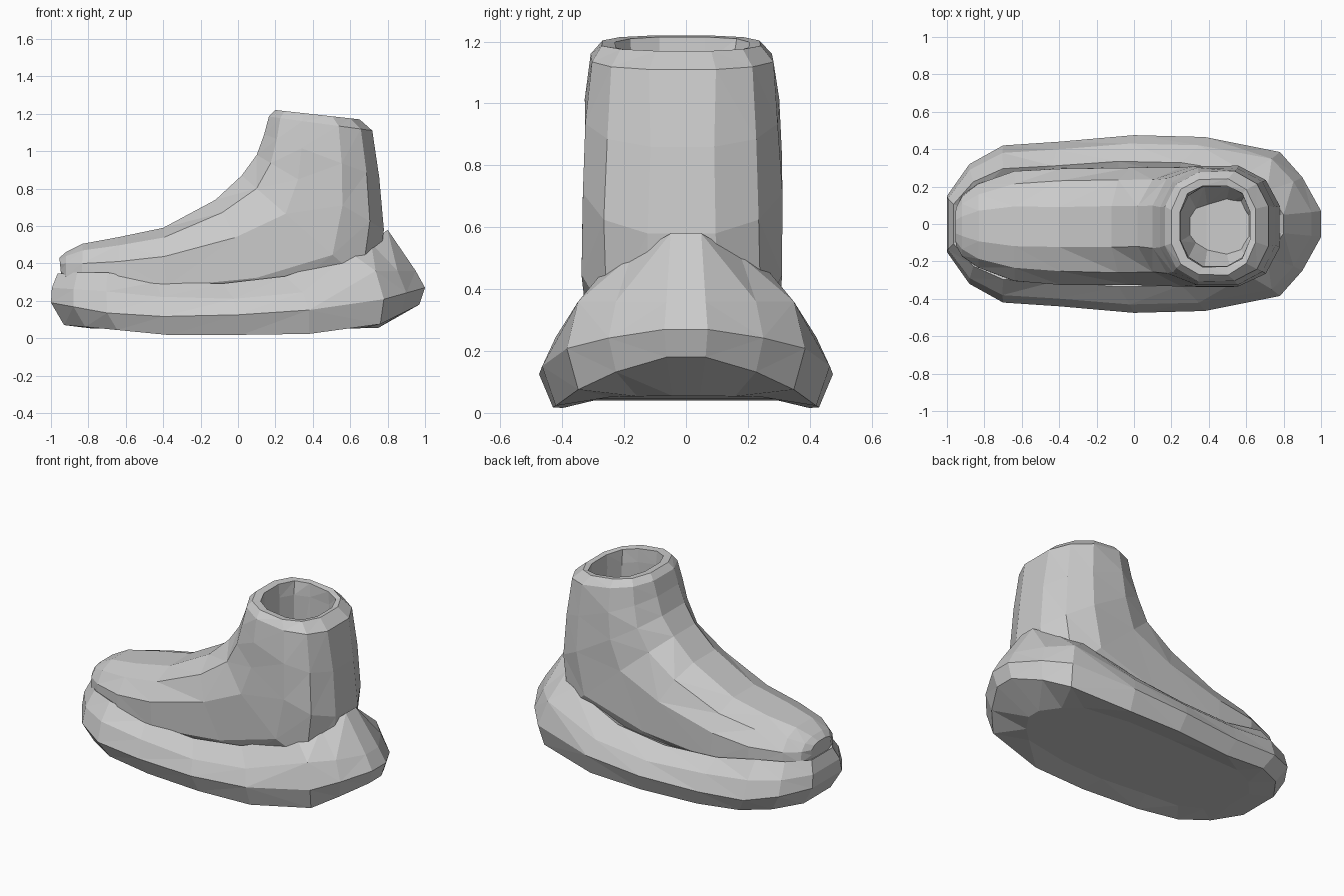
import bpy
import bmesh
import math
import random

if "Cube" in bpy.data.objects:
    bpy.data.objects.remove(bpy.data.objects["Cube"])

random.seed(4)


def lerp_line(points, x):
    """Height of a side-view polyline at x."""
    if x <= points[0][0]:
        return points[0][1]
    for (x0, z0), (x1, z1) in zip(points, points[1:]):
        if x <= x1:
            return z0 + (z1 - z0) * (x - x0) / (x1 - x0)
    return points[-1][1]


def loft(name, rings):
    """Skin a list of equal rings and cap both ends, with flat faces."""
    bm = bmesh.new()
    loops = [[bm.verts.new(p) for p in ring] for ring in rings]
    for a, b in zip(loops, loops[1:]):
        n = len(a)
        for i in range(n):
            j = (i + 1) % n
            bm.faces.new((a[i], a[j], b[j], b[i]))
    bm.faces.new(loops[0])
    bm.faces.new(loops[-1])
    bmesh.ops.triangulate(bm, faces=bm.faces[:])
    bmesh.ops.recalc_face_normals(bm, faces=bm.faces[:])
    mesh = bpy.data.meshes.new(name)
    bm.to_mesh(mesh)
    bm.free()
    obj = bpy.data.objects.new(name, mesh)
    bpy.context.collection.objects.link(obj)
    return obj


# Sole: one plan outline, mirrored, then resized and bent for each level
half = [(-1, .15), (-.88, .32), (-.7, .42), (-.4, .44), (0, .475),
        (.38, .465), (.78, .385), (.9, .25), (1, .07)]
outline = half + [(x, -y) for x, y in reversed(half)]


def sole_ring(x0, x1, width, line):
    ring = []
    for x, y in outline:
        px = x0 + (x + 1) / 2 * (x1 - x0)
        ring.append((px, y * width / .475, lerp_line(line, px)))
    return ring


rim_line = [(-.96, .345), (-.72, .36), (-.6, .31), (-.2, .285), (.2, .31),
            (.52, .44), (.66, .46), (.79, .58)]
loft("sole", [
    sole_ring(-.78, .75, .30, [(-1, .055), (0, .04), (1, .06)]),
    sole_ring(-.93, .97, .43, [(-.92, .07), (-.76, .055), (-.3, .01), (0, .02),
                               (.2, 0), (.75, .07), (.97, .18)]),
    sole_ring(-1, 1, .475, [(-1, .19), (-.7, .135), (-.3, .11), (.3, .14),
                            (.75, .2), (1, .27)]),
    sole_ring(-.995, .95, .43, [(-1, .27), (-.7, .25), (-.2, .2), (.3, .23),
                                (.7, .36), (.95, .36)]),
    sole_ring(-.965, .80, .335, rim_line),
    sole_ring(-.92, .75, .27, [(x, z - .03) for x, z in rim_line]),
])

# Boot upper: sections fan from the toe round to the ankle opening, then go
# down inside. Each has front x, z, back x, z and half width.
sections = [
    (-.955, .43, -.945, .33, .10),
    (-.92, .46, -.92, .27, .16),
    (-.83, .505, -.84, .18, .225),
    (-.64, .54, -.64, .14, .29),
    (-.40, .59, -.38, .12, .31),
    (-.12, .74, .20, .12, .315),
    (.02, .87, .74, .24, .32),
    (.10, .98, .78, .58, .32),
    (.14, 1.09, .755, .86, .31),
    (.165, 1.185, .718, 1.11, .295),
    (.20, 1.22, .65, 1.17, .255),
    (.245, 1.215, .62, 1.165, .22),
    (.25, 1.13, .62, 1.08, .215),
    (.25, .55, .64, .50, .215),
    (.30, .36, .58, .33, .12),
]


def boot_ring(fx, fz, bx, bz, width, sides=12, power=2.5):
    ring = []
    k = math.cos(math.pi / sides) ** (2 / power)
    for i in range(sides):
        a = 2 * math.pi * (i + .5) / sides
        u, v = (math.copysign(abs(t) ** (2 / power), t) / k
                for t in (math.cos(a), math.sin(a)))
        j = random.uniform(-.006, .006)
        ring.append(((fx + bx) / 2 + (fx - bx) / 2 * u,
                     v * width - .012 + j,
                     (fz + bz) / 2 + (fz - bz) / 2 * u))
    return ring


loft("boot_upper", [boot_ring(*s) for s in sections])
